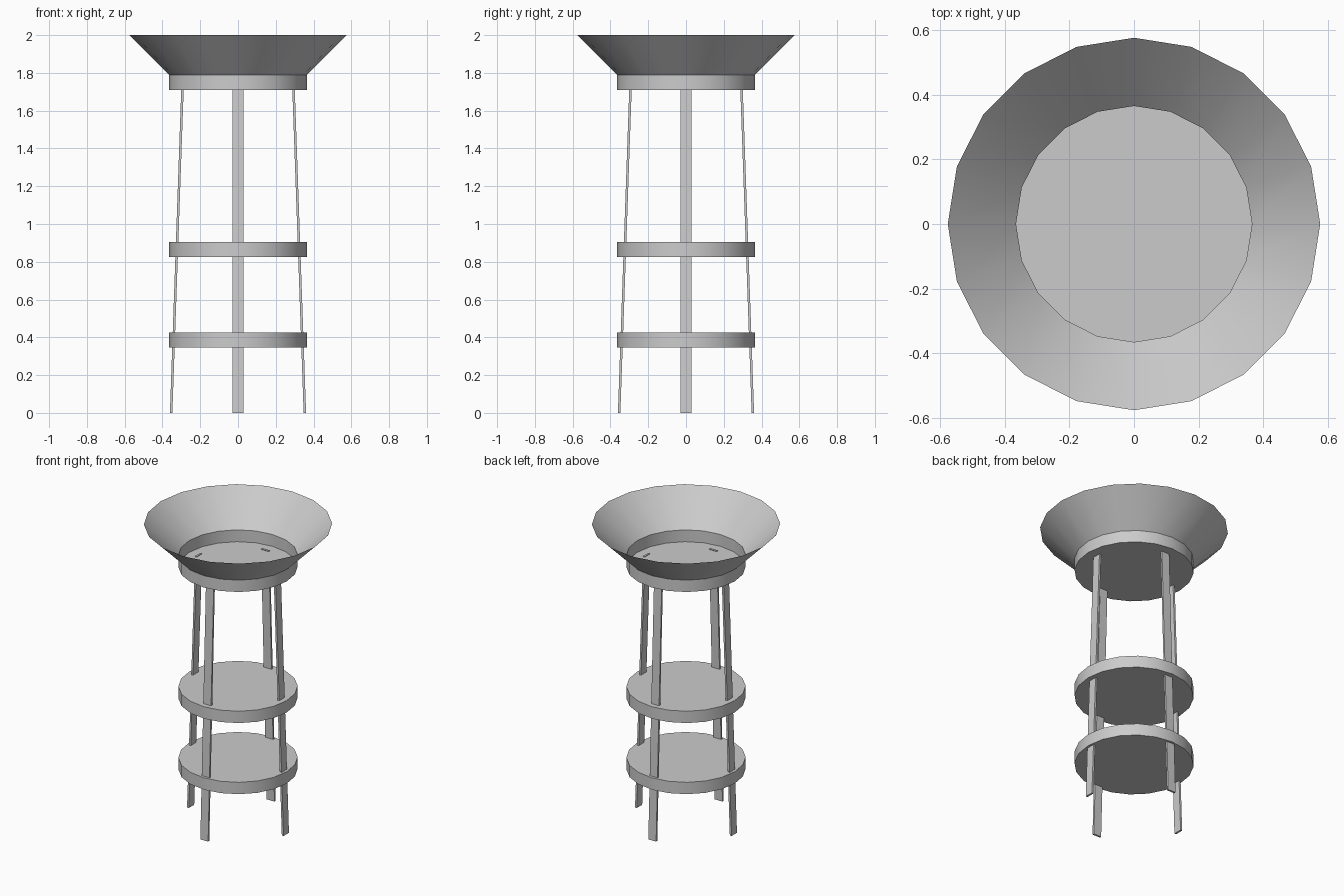
import bpy, bmesh, math
from mathutils import Matrix

if "Cube" in bpy.data.objects:
    bpy.data.objects.remove(bpy.data.objects["Cube"])

SIDES = 20
R = 0.365


def finish(name, bm, smooth=True):
    me = bpy.data.meshes.new(name)
    bm.to_mesh(me)
    bm.free()
    ob = bpy.data.objects.new(name, me)
    bpy.context.collection.objects.link(ob)
    if smooth:
        bpy.ops.object.select_all(action='DESELECT')
        ob.select_set(True)
        bpy.context.view_layer.objects.active = ob
        bpy.ops.object.shade_smooth_by_angle(angle=math.radians(30))
    return ob


def lathe(name, profile, cap_top):
    """Stack of 20-sided rings with a closed bottom and optional top."""
    bm = bmesh.new()
    rings = []
    for r, z in profile:
        rings.append([bm.verts.new((r * math.cos(math.tau * i / SIDES),
                                    r * math.sin(math.tau * i / SIDES), z))
                      for i in range(SIDES)])
    for a, b in zip(rings, rings[1:]):
        for i in range(SIDES):
            j = (i + 1) % SIDES
            bm.faces.new((a[i], a[j], b[j], b[i]))
    bm.faces.new(rings[0][::-1])
    if cap_top:
        bm.faces.new(rings[-1])
    return finish(name, bm)


# Open flared basin: floor, short upright wall, wide rim
lathe("flared_basin", [(R, 1.71), (R, 1.79), (0.576, 2.0)], False)

# Two round shelves
lathe("lower_shelf", [(R, 0.345), (R, 0.425)], True)
lathe("upper_shelf", [(R, 0.825), (R, 0.905)], True)

# Four thin slats leaning inward towards the basin
LEG_TOP = 1.714
for k, side in enumerate(("right", "back", "left", "front")):
    bm = bmesh.new()
    bmesh.ops.create_cube(bm, size=1)
    for v in bm.verts:
        top = v.co.z > 0
        v.co.x = (0.294 if top else 0.354) + v.co.x * 0.013
        v.co.y *= 0.058
        v.co.z = LEG_TOP if top else 0
    bm.transform(Matrix.Rotation(k * math.pi / 2, 4, 'Z'))
    finish(side + "_leg", bm, smooth=False)
